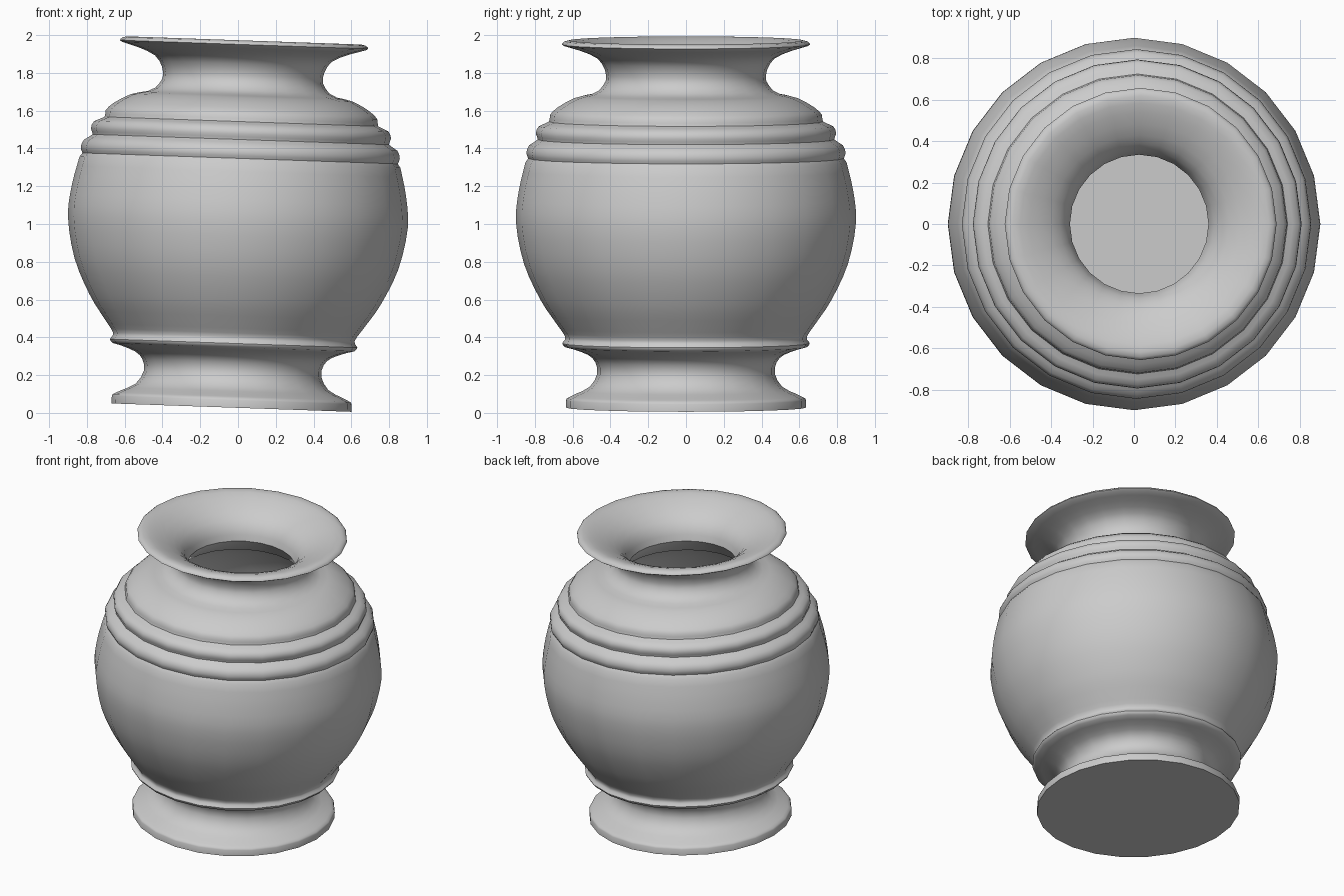
import bpy
import bmesh
import math
from mathutils import Matrix, Vector

SIDES = 24
LEAN = math.radians(2)

cube = bpy.data.objects.get("Cube")
if cube:
    bpy.data.objects.remove(cube, do_unlink=True)


def make_material(name, colour):
    mat = bpy.data.materials.new(name)
    mat.use_nodes = True
    mat.diffuse_color = colour
    mat.node_tree.nodes["Principled BSDF"].inputs["Base Color"].default_value = colour
    return mat


def smooth_path(points, steps):
    """Catmull-Rom curve through profile points."""
    pts = [Vector(p) for p in points]
    padded = [pts[0] * 2 - pts[1]] + pts + [pts[-1] * 2 - pts[-2]]
    path = []
    for a, b, c, d in zip(padded, padded[1:], padded[2:], padded[3:]):
        for i in range(steps):
            t = i / steps
            path.append(b + (c - a) * t / 2 + (a * 2 - b * 5 + c * 4 - d) * t ** 2 / 2
                        + (b * 3 - a - c * 3 + d) * t ** 3 / 2)
    return path + [pts[-1]]


def revolve(name, profile, material):
    """Turn a closed (radius, height) profile around the upright axis."""
    bm = bmesh.new()
    verts = [bm.verts.new((r, 0, z)) for r, z in profile]
    edges = [bm.edges.new(pair) for pair in zip(verts, verts[1:])]
    bmesh.ops.spin(bm, geom=verts + edges, cent=(0, 0, 0), axis=(0, 0, 1),
                   angle=math.tau, steps=SIDES, use_duplicate=False)
    bmesh.ops.remove_doubles(bm, verts=bm.verts, dist=0.0005)
    bmesh.ops.recalc_face_normals(bm, faces=bm.faces)
    # The whole pot leans slightly to its left
    bm.transform(Matrix.Translation((-0.035, 0, 0.028)) @ Matrix.Rotation(LEAN, 4, "Y"))
    mesh = bpy.data.meshes.new(name)
    bm.to_mesh(mesh)
    bm.free()
    mesh.materials.append(material)
    obj = bpy.data.objects.new(name, mesh)
    bpy.context.collection.objects.link(obj)
    bpy.ops.object.select_all(action="DESELECT")
    obj.select_set(True)
    bpy.context.view_layer.objects.active = obj
    bpy.ops.object.shade_smooth_by_angle(angle=math.radians(40))
    return obj


# Flared foot with an upright edge
foot = [(0, 0), (.635, 0), (.635, .04)]
foot += smooth_path([(.63, .05), (.59, .07), (.51, .11), (.47, .18), (.48, .24),
                     (.52, .28), (.6, .31)], 2)

# Round belly above a small rolled collar
belly = smooth_path([(.64, .32), (.655, .34), (.64, .375), (.69, .45), (.77, .57),
                     (.857, .76), (.9, .98), (.885, 1.15), (.85, 1.3)], 3)

# Two rolled bands and the stepped shoulder
shoulder = smooth_path([(.835, 1.32), (.845, 1.35), (.83, 1.39), (.785, 1.42),
                        (.795, 1.45), (.78, 1.49), (.725, 1.515), (.72, 1.55),
                        (.68, 1.59), (.59, 1.64), (.5, 1.66)], 2)

# Waisted neck, flaring lip and throat
neck = smooth_path([(.46, 1.68), (.425, 1.73), (.43, 1.79), (.47, 1.85), (.56, 1.89),
                    (.645, 1.915), (.655, 1.93), (.62, 1.945), (.54, 1.925),
                    (.43, 1.87), (.36, 1.8), (.335, 1.72)], 2)

# Hollow inside following the belly down to a flat floor
hollow = [(.4, 1.63), (.6, 1.56), (.7, 1.45)]
hollow += [(r - .06, z) for r, z in reversed(belly[9::3])] + [(.58, .4), (0, .4)]

stoneware = make_material("grey stoneware", (.6, .6, .6, 1))
revolve("vase", foot + belly + shoulder + neck + hollow, stoneware)
